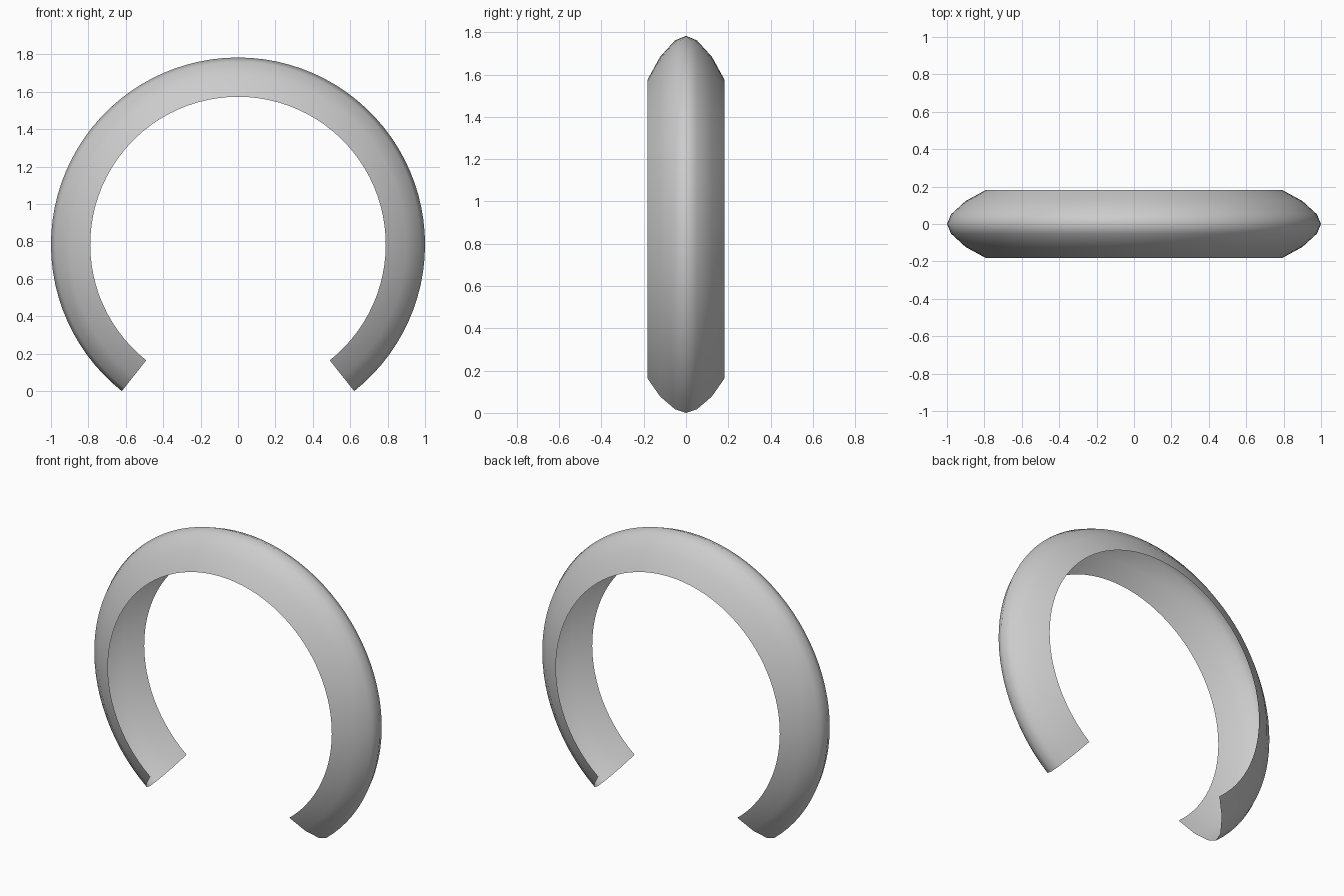
import bpy, bmesh
from math import radians, sin, cos

cube = bpy.data.objects.get("Cube")
if cube:
    bpy.data.objects.remove(cube)

GAP = radians(38.4)      # half angle of the opening at the bottom
CENTRE_Z = cos(GAP)
STEPS = 72

# Cross-section of the open channel: (depth y, radius)
half = [(0.183, 0.79), (0.123, 0.90), (0.052, 0.978)]
section = [(-y, r) for y, r in half] + [(0, 1.0)] + half[::-1]

grey = bpy.data.materials.new("plain_grey")
grey.use_nodes = True
colour = (0.6, 0.6, 0.6, 1)
grey.diffuse_color = colour
grey.node_tree.nodes["Principled BSDF"].inputs["Base Color"].default_value = colour

# Sweep the section around the ring, from one end to the other
bm = bmesh.new()
rows = []
for i in range(STEPS + 1):
    a = GAP + (radians(360) - 2 * GAP) * i / STEPS
    rows.append([bm.verts.new((r * sin(a), y, CENTRE_Z - r * cos(a)))
                 for y, r in section])
for low, high in zip(rows, rows[1:]):
    for j in range(len(section) - 1):
        face = bm.faces.new((low[j], high[j], high[j + 1], low[j + 1]))
        face.smooth = True

# Turn the shell so that its faces point away from the ring centre
bm.normal_update()
if sum(f.normal.x * f.calc_center_median().x for f in bm.faces) < 0:
    bmesh.ops.reverse_faces(bm, faces=bm.faces[:])

mesh = bpy.data.meshes.new("open_ring_shell")
bm.to_mesh(mesh)
bm.free()
mesh.materials.append(grey)
ring = bpy.data.objects.new("open_ring_shell", mesh)
bpy.context.collection.objects.link(ring)
